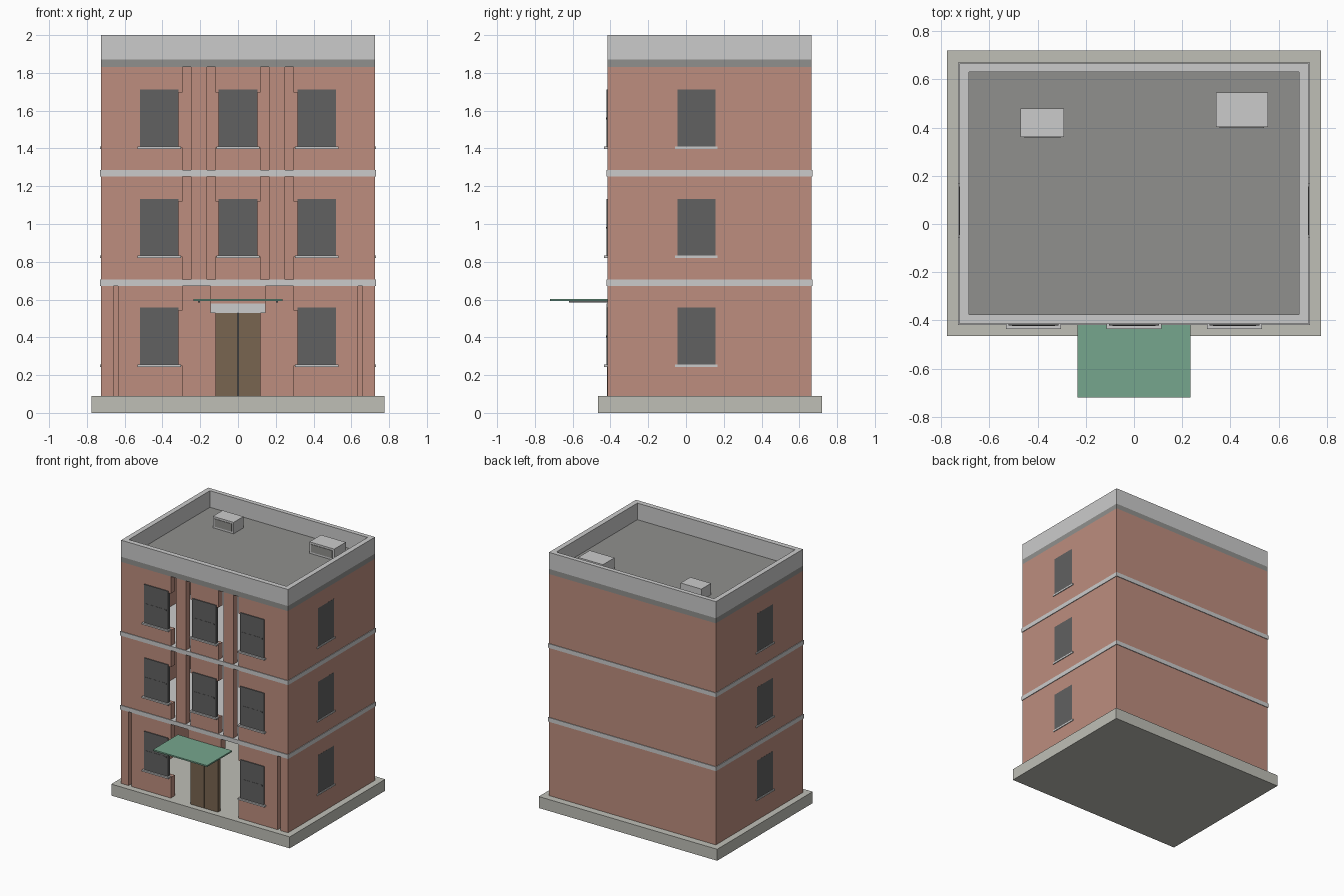
import bpy

if "Cube" in bpy.data.objects:
    bpy.data.objects.remove(bpy.data.objects["Cube"])

def mat(name, r, g, b):
    m = bpy.data.materials.new(name)
    m.diffuse_color = (r, g, b, 1)
    m.use_nodes = True
    m.node_tree.nodes["Principled BSDF"].inputs["Base Color"].default_value = m.diffuse_color
    return m

BRICK = mat("brick", 0.51, 0.27, 0.21)
STONE = mat("stone", 0.52, 0.52, 0.47)
ROOF = mat("roof_grey", 0.28, 0.28, 0.27)
GLASS = mat("dark_glass", 0.12, 0.12, 0.12)
WOOD = mat("door_wood", 0.19, 0.13, 0.08)
GREEN = mat("awning_green", 0.18, 0.38, 0.27)

def box(name, x0, x1, y0, y1, z0, z1, m=None):
    """Axis-aligned box from its limits."""
    bpy.ops.mesh.primitive_cube_add(size=1, location=((x0+x1)/2, (y0+y1)/2, (z0+z1)/2))
    o = bpy.context.object
    o.name = name
    o.scale = (x1-x0, y1-y0, z1-z0)
    bpy.ops.object.transform_apply(location=False, rotation=False, scale=True)
    if m:
        o.data.materials.append(m)
    return o

def pair(name, x0, x1, *rest):
    """Box and its mirror image across x = 0."""
    box(name + "_left", -x1, -x0, *rest)
    box(name + "_right", x0, x1, *rest)

X, YF, YB, T = 0.725, -0.415, 0.665, 0.05   # shell limits and wall thickness
YI = YF + T

# Plinth, side and back walls
box("plinth", -0.775, 0.775, -0.465, 0.72, 0, 0.09, STONE)
pair("side_wall", X-T, X, YF, YB, 0.09, 1.83, BRICK)
box("back_wall", -X+T, X-T, YB-T, YB, 0.09, 1.83, BRICK)

# Floor slabs showing as bands
for i, z in enumerate((0.672, 1.252)):
    box(f"floor_slab_{i}", -0.73, 0.73, -0.42, 0.67, z, z+0.033)

# Roof slab and parapet
box("roof_slab", -X, X, YF, YB, 1.83, 1.87, ROOF)
pair("parapet_side", 0.685, X, YF, YB, 1.87, 2.0)
box("parapet_front", -0.685, 0.685, YF, YF+0.04, 1.87, 2.0)
box("parapet_back", -0.685, 0.685, YB-0.035, YB, 1.87, 2.0)

# Roof units with front grilles
for i, (x0, x1, y0, y1) in enumerate(((-0.47, -0.29, 0.36, 0.48), (0.34, 0.555, 0.402, 0.545))):
    box(f"roof_unit_{i}", x0, x1, y0, y1, 1.87, 1.96)
    box(f"roof_unit_grille_{i}", x0+0.015, x1-0.015, y0-0.004, y0, 1.885, 1.945, ROOF)

def window(name, cx, z):
    """Front window: pane, meeting rail and sill."""
    box(name + "_pane", cx-0.103, cx+0.103, -0.422, -0.395, z, z+0.305, GLASS)
    box(name + "_rail", cx-0.09, cx+0.09, -0.4235, -0.422, z+0.147, z+0.157, GLASS)
    box(name + "_sill", cx-0.115, cx+0.115, -0.435, -0.395, z-0.008, z+0.004)

# Storeys: (floor, ceiling, sill height)
for s, (f, c, w) in enumerate(((0.09, 0.672, 0.252), (0.705, 1.252, 0.828), (1.285, 1.83, 1.406))):
    head = w + 0.29
    # outer front panels, with a narrow slot at ground level
    if s == 0:
        pair("corner_pier", 0.66, X-T, YF, YI, f, c, BRICK)
        pair("outer_panel", 0.52, 0.635, YF, YI, f, c, BRICK)
    else:
        pair("outer_panel", 0.52, X-T, YF, YI, f, c, BRICK)
        # pilasters and the middle bay
        pair("pilaster", 0.163, 0.25, YF, YI, f, c, BRICK)
        box(f"middle_apron_{s}", -0.12, 0.12, YF, YI, f, w, BRICK)
        box(f"middle_head_{s}", -0.12, 0.12, YF, YI, head, c, BRICK)
        window(f"middle_window_{s}", 0, w)
    pair("window_apron", 0.293, 0.52, YF, YI, f, w, BRICK)
    pair("window_head", 0.293, 0.52, YF, YI, head, c, BRICK)
    for side, cx in (("left", -0.417), ("right", 0.417)):
        window(f"{side}_window_{s}", cx, w)
    # windows set flush in the side walls
    pair("side_pane", X-0.02, X+0.0005, -0.045, 0.155, w, w+0.305, GLASS)
    pair("side_sill", X-0.02, 0.731, -0.058, 0.168, w-0.008, w+0.004)

# Double door, lintel and wall above
pair("door_leaf", 0.002, 0.118, -0.418, -0.385, 0.09, 0.53, WOOD)
box("door_seam", -0.002, 0.002, -0.41, -0.39, 0.09, 0.53, GLASS)
box("lintel", -0.145, 0.145, -0.42, -0.37, 0.53, 0.58)
box("door_head", -0.145, 0.145, YF, YI, 0.58, 0.672, BRICK)

# Awning with support arms
box("awning", -0.235, 0.235, -0.72, -0.41, 0.592, 0.603, GREEN)
pair("awning_arm", 0.2, 0.212, -0.62, -0.41, 0.585, 0.592, GLASS)
